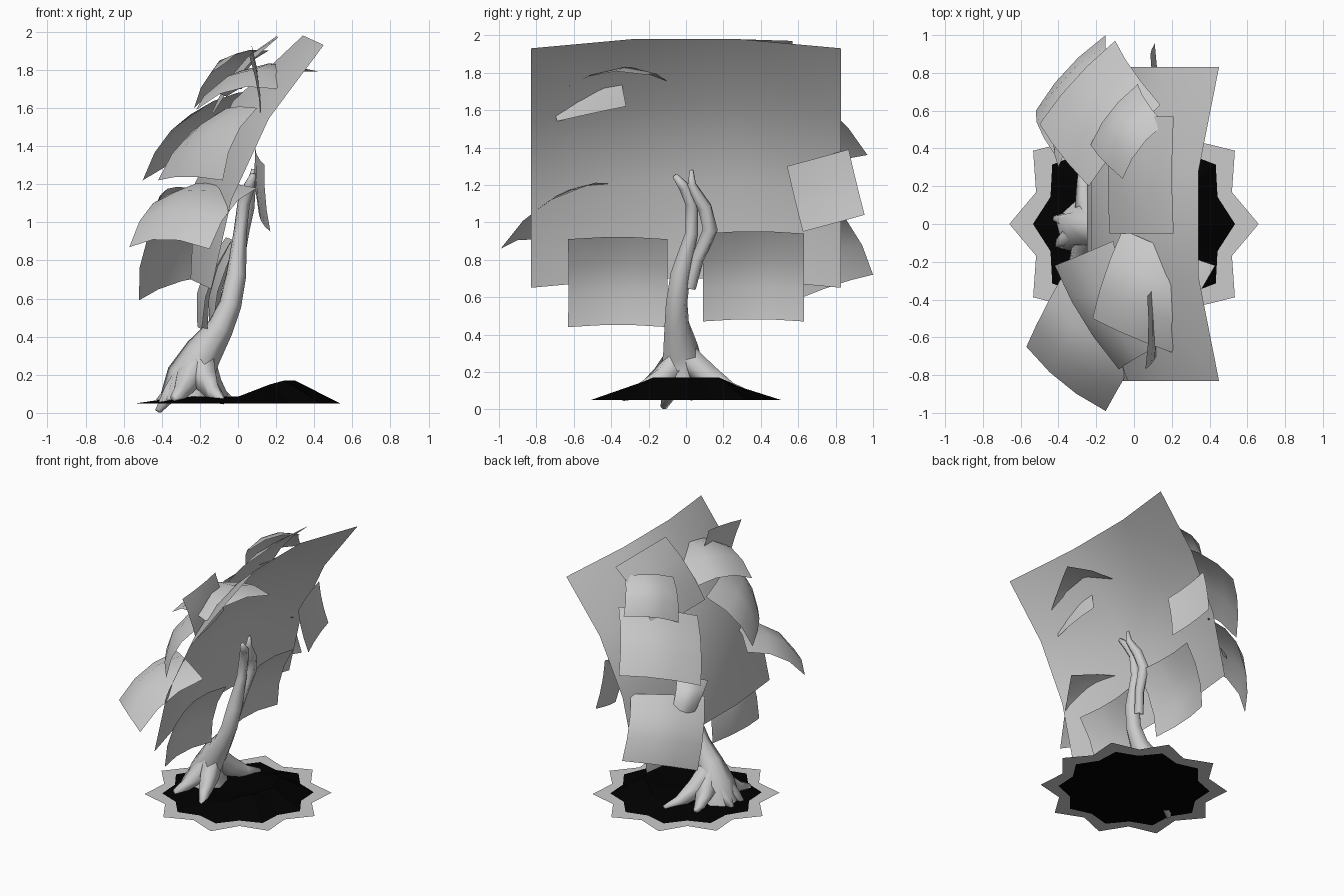
import bpy, bmesh, math
from mathutils import Vector

if "Cube" in bpy.data.objects:
    bpy.data.objects.remove(bpy.data.objects["Cube"])


def material(name, c):
    m = bpy.data.materials.new(name)
    m.use_nodes = True
    col = (c, c, c, 1)
    m.diffuse_color = col
    m.node_tree.nodes["Principled BSDF"].inputs["Base Color"].default_value = col
    return m


GREY = material("pale_grey", 0.6)
BLACK = material("black_soil", 0.0)


def finish(name, bm, mat, smooth=True):
    me = bpy.data.meshes.new(name)
    bm.to_mesh(me)
    bm.free()
    me.materials.append(mat)
    for p in me.polygons:
        p.use_smooth = smooth
    ob = bpy.data.objects.new(name, me)
    bpy.context.collection.objects.link(ob)
    return ob


def card(name, a, b, c, d, bu=.035, bv=.035, bw=.02):
    """Foliage card: four corners in order, arched both ways and domed inside."""
    a, b, c, d = map(Vector, (a, b, c, d))
    n = (c - a).cross(d - b).normalized()
    if n.z < 0:
        n = -n
    bm = bmesh.new()
    steps = range(4)
    arch = (0, 1, 1, 0)
    g = [[bm.verts.new(a.lerp(b, i / 3).lerp(d.lerp(c, i / 3), j / 3)
                       + n * (bu * arch[i] + bv * arch[j] + bw * arch[i] * arch[j]))
          for i in steps] for j in steps]
    for j in range(3):
        for i in range(3):
            bm.faces.new((g[j][i], g[j][i + 1], g[j + 1][i + 1], g[j + 1][i]))
    return finish(name, bm, GREY)


def tube(name, path, sides=6):
    """Tapered limb through points (x, y, z, radius)."""
    bm = bmesh.new()
    pts = [Vector(p[:3]) for p in path]
    rings = []
    for k, p in enumerate(pts):
        t = (pts[min(k + 1, len(pts) - 1)] - pts[max(k - 1, 0)]).normalized()
        u = t.cross(Vector((0.3, 1, 0.2))).normalized()
        w = t.cross(u)
        r = path[k][3]
        rings.append([bm.verts.new(p + r * (u * math.cos(s * math.tau / sides)
                      + w * math.sin(s * math.tau / sides))) for s in range(sides)])
    for lo, hi in zip(rings, rings[1:]):
        for s in range(sides):
            q = (s + 1) % sides
            bm.faces.new((lo[s], lo[q], hi[q], hi[s]))
    bm.faces.new(rings[-1])
    bmesh.ops.recalc_face_normals(bm, faces=bm.faces)
    return finish(name, bm, GREY)


# Main leaning canopy sheet
card("canopy_sheet", (.45, -.83, 1.93), (.45, .83, 1.93),
     (-.14, .83, .65), (-.14, -.83, .65), .12, .1, .09)

# Upper foliage cards
card("top_card", (.21, -.05, 1.97), (.21, .57, 1.97),
     (-.13, .57, 1.57), (-.13, -.05, 1.57), .01, .025, .02)
card("upper_back_card", (.16, .53, 1.9), (-.06, .24, 1.84),
     (-.23, .42, 1.6), (.02, .74, 1.7), .035, .035)
card("upper_front_card", (-.06, -.03, 1.66), (.43, -.22, 1.79),
     (.2, -.68, 1.7), (-.22, -.5, 1.59), .05, .05)
card("upper_edge_card", (.06, -.77, 1.87), (.07, -.38, 1.93),
     (.1, -.32, 1.62), (.12, -.69, 1.54), .01, .01, 0)

# Middle foliage cards
card("middle_back_card", (.14, .63, 1.7), (-.24, .2, 1.57),
     (-.5, .53, 1.22), (-.1, .97, 1.36), .03, .04)
card("middle_front_card", (.1, -.66, 1.6), (-.11, -.09, 1.57),
     (-.42, -.22, 1.22), (-.08, -.77, 1.22), .03, .04)
card("small_back_card", (-.25, .47, 1.18), (-.4, .3, 1.15),
     (-.41, .48, .97), (-.3, .62, .96), .03, .03)
card("side_card", (.09, .87, 1.39), (.14, .54, 1.3),
     (.17, .625, .95), (.11, .955, 1.04), -.01, -.01, 0)

# Lower foliage cards
card("lower_front_card", (.1, -.57, 1.18), (-.36, -.24, 1.15),
     (-.57, -.65, .87), (-.15, -.99, .86), .05, .05)
card("lower_back_card", (-.05, .75, 1.12), (-.4, .34, 1.04),
     (-.52, .6, .59), (-.15, 1.0, .72), .03, .05)
card("hanging_front_card", (-.03, -.63, .91), (-.03, -.1, .91),
     (-.16, -.1, .44), (-.19, -.63, .44))
card("hanging_back_card", (.04, .09, .94), (.04, .63, .94),
     (-.1, .63, .47), (-.13, .09, .47))

# Trunk and its two forks
tube("trunk", [(-.26, -.02, .06, .16), (-.25, -.02, .2, .125), (-.18, -.03, .32, .1),
               (-.09, -.05, .45, .07), (-.04, -.05, .57, .06), (-.01, -.03, .72, .055),
               (.01, .03, .94, .036), (.03, .03, 1.1, .034), (.06, -.01, 1.19, .03),
               (.08, -.06, 1.25, .015)])
tube("fork_branch", [(-.03, .02, .65, .035), (0, .06, .8, .035), (.02, .13, .96, .042),
                     (.05, .1, 1.08, .038), (.07, .03, 1.2, .025), (.08, .03, 1.28, .01)])

# Roots spreading from the trunk foot
for i, (x, y, z) in enumerate([(-.42, -.12, .01), (-.08, -.34, .06), (-.05, .34, .08),
                               (-.42, .03, .06), (-.28, .28, .09), (-.34, -.3, .08)]):
    tube("root_%d" % (i + 1), [(-.2, -.02, .3, .08),
                               (-.22 * .65 + x * .35, y * .35, .17, .075),
                               (-.22 * .3 + x * .7, y * .7, .1, .045),
                               (x, y, z, .018)], 5)


def star(outer, inner, z):
    """Ring of a ten-pointed star."""
    out = []
    for k in range(20):
        a = k * math.pi / 10
        r = inner if k % 2 else outer
        out.append(Vector((r * math.cos(a), r * math.sin(a), z)))
    return out


# Flat star-shaped ground plate
bm = bmesh.new()
bm.faces.new([bm.verts.new(p) for p in star(.66, .545, .045)])
finish("ground_star", bm, GREY, False)

# Dark soil mound, higher towards +x
bm = bmesh.new()
rim = [bm.verts.new(p) for p in star(.535, .465, .05)]
ring = []
for p in star(.3, .28, 0):
    p.z = .085 + .085 * min(1, max(0, p.x / .22))
    ring.append(bm.verts.new(p))
mid = bm.verts.new((0, 0, .075))
for k in range(20):
    q = (k + 1) % 20
    bm.faces.new((rim[k], rim[q], ring[q], ring[k]))
    bm.faces.new((ring[k], ring[q], mid))
bm.faces.new([bm.verts.new(p) for p in reversed(star(.535, .465, .04))])
finish("soil_mound", bm, BLACK, False)
